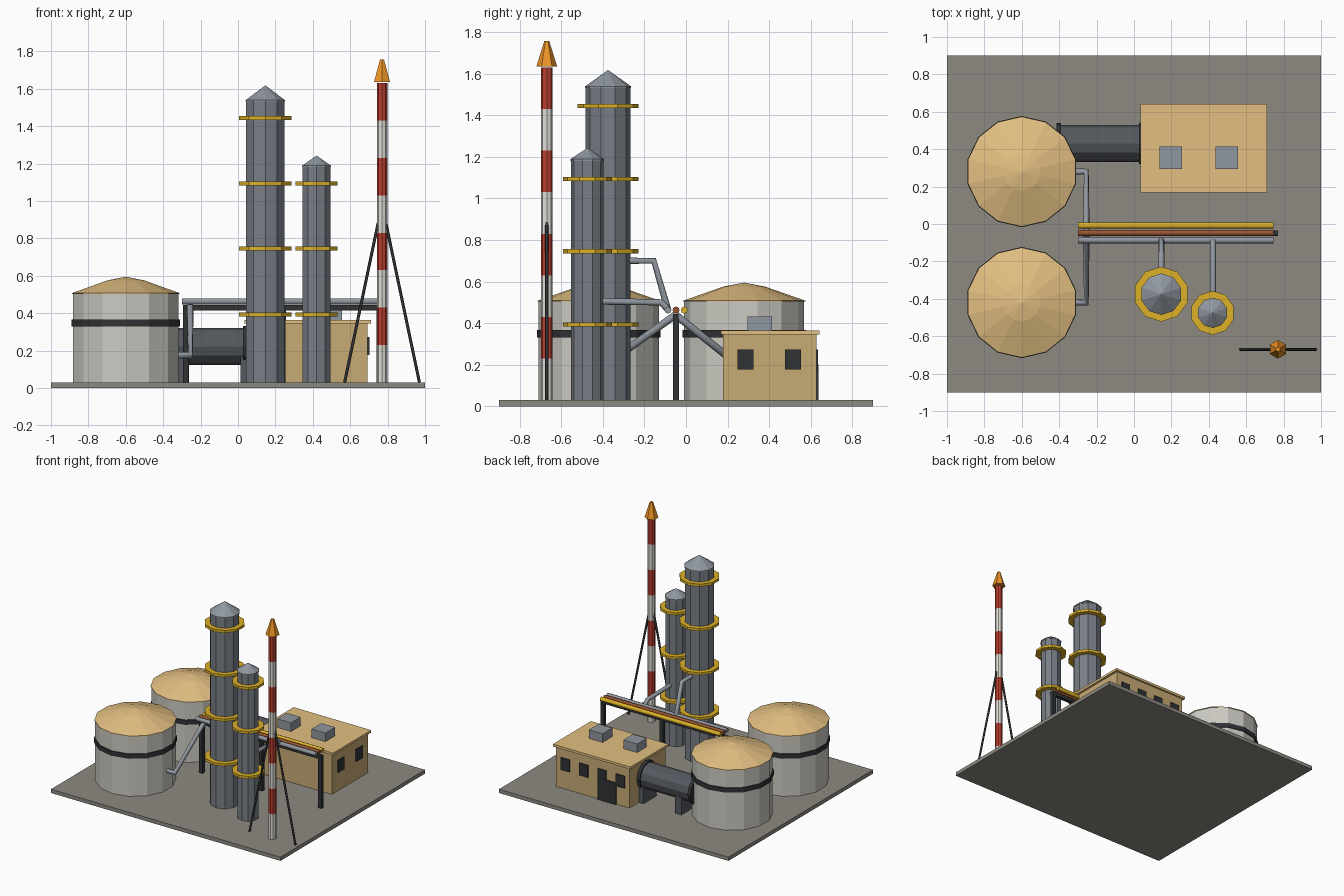
import bpy, math
from mathutils import Vector

if "Cube" in bpy.data.objects:
    bpy.data.objects.remove(bpy.data.objects["Cube"])


def mat(name, *rgb):
    m = bpy.data.materials.new(name)
    m.diffuse_color = (*rgb, 1)
    m.use_nodes = True
    m.node_tree.nodes["Principled BSDF"].inputs["Base Color"].default_value = m.diffuse_color
    return m


CONCRETE = mat("concrete", .27, .255, .22)
TAN = mat("tan", .76, .52, .22)
WALL = mat("wall", .58, .41, .18)
TANK = mat("tank_paint", .60, .59, .54)
STEEL = mat("steel", .19, .21, .24)
PALE = mat("pale_steel", .28, .31, .35)
DARK = mat("dark", .03, .032, .036)
VESSEL = mat("vessel_grey", .09, .10, .115)
YELLOW = mat("yellow", .72, .44, .02)
RED = mat("red", .50, .05, .03)
WHITE = mat("white", .75, .74, .68)
ORANGE = mat("orange", .85, .30, .02)
RUST = mat("rust", .32, .09, .03)


def mesh_object(name, verts, faces, material):
    me = bpy.data.meshes.new(name)
    me.from_pydata(verts, [], faces)
    me.materials.append(material)
    ob = bpy.data.objects.new(name, me)
    bpy.context.collection.objects.link(ob)
    return ob


def box(name, x0, x1, y0, y1, z0, z1, material):
    v = [(x, y, z) for z in (z0, z1) for x, y in ((x0, y0), (x1, y0), (x1, y1), (x0, y1))]
    f = [(3, 2, 1, 0), (4, 5, 6, 7)] + [(i, (i + 1) % 4, (i + 1) % 4 + 4, i + 4) for i in range(4)]
    return mesh_object(name, v, f, material)


def lathe(name, profile, n, x, y, material):
    """Revolve (radius, z) pairs, bottom to top, one corner facing +y."""
    verts, faces, rings = [], [], []
    for r, z in profile:
        k = len(verts)
        count = 1 if r == 0 else n
        for i in range(count):
            a = math.pi / 2 + math.tau * i / n
            verts.append((x + r * math.cos(a), y + r * math.sin(a), z))
        rings.append([k + i % count for i in range(n)])
    for lo, hi in zip(rings, rings[1:]):
        for i in range(n):
            j = (i + 1) % n
            faces.append(tuple(dict.fromkeys((lo[i], lo[j], hi[j], hi[i]))))
    if profile[0][0]:
        faces.append(tuple(reversed(rings[0])))
    if profile[-1][0]:
        faces.append(tuple(rings[-1]))
    return mesh_object(name, verts, faces, material)


def pipe(name, points, r, material):
    cu = bpy.data.curves.new(name, 'CURVE')
    cu.dimensions = '3D'
    cu.bevel_depth = r
    cu.bevel_resolution = 2
    cu.use_fill_caps = True
    sp = cu.splines.new('POLY')
    sp.points.add(len(points) - 1)
    for p, co in zip(sp.points, points):
        p.co = (*co, 1)
    cu.materials.append(material)
    ob = bpy.data.objects.new(name, cu)
    bpy.context.collection.objects.link(ob)
    return ob


G = .03  # top of the base slab
box("base_slab", -1, 1, -.9, .9, 0, G, CONCRETE)

# Storage tanks with domed roofs, bands and outlet pipes to the rack
for tag, y in (("rear", .28), ("front", -.42)):
    lathe(f"{tag}_tank_shell", [(.289, G), (.289, .505)], 14, -.6, y, TANK)
    lathe(f"{tag}_tank_roof", [(.294, .503), (.294, .508), (.10, .576), (0, .595)], 14, -.6, y, TAN)
    lathe(f"{tag}_tank_band", [(.297, .33), (.297, .366)], 14, -.6, y, DARK)
    pipe(f"{tag}_tank_outlet", [(-.34, y, .175), (-.255, y, .175), (-.255, -.05, .44)], .018, PALE)

# Distillation columns with walkway rings
LEVELS = (.393, .746, 1.094, 1.444)
for tag, x, y, r, ring, top, tip, count in (("tall", .146, -.375, .108, .147, 1.535, 1.618, 4),
                                            ("short", .42, -.475, .078, .118, 1.185, 1.243, 3)):
    lathe(f"{tag}_column", [(r, G), (r, top)], 10, x, y, STEEL)
    lathe(f"{tag}_column_cap", [(r + .003, top - .004), (r + .003, top + .004), (0, tip)], 10, x, y, PALE)
    for i, z in enumerate(LEVELS[:count]):
        lathe(f"{tag}_column_walkway_{i}", [(ring, z - .01), (ring, z + .01)], 10, x, y, YELLOW)

# Pipes from the columns to the rack
pipe("tall_column_pipe", [(.146, -.30, .70), (.146, -.155, .70), (.146, -.087, .465)], .016, PALE)
pipe("short_column_pipe", [(.422, -.42, .505), (.422, -.12, .50), (.422, -.087, .465)], .016, PALE)

# Pipe rack
for tag, y, m in (("yellow", -.008, YELLOW), ("rust", -.048, RUST), ("grey", -.087, PALE)):
    pipe(f"{tag}_rack_pipe", [(-.30, y, .463), (.745, y, .463)], .017, m)
box("rack_beam", -.295, .77, -.062, -.035, .415, .443, DARK)
for i, x in enumerate((-.28, .24, .755)):
    box(f"rack_post_{i}", x - .015, x + .015, -.063, -.034, G, .42, DARK)

# Control building
box("building_walls", .053, .693, .178, .627, G, .346, WALL)
box("building_roof", .035, .711, .168, .642, .345, .364, TAN)
for i, x in enumerate((.196, .496)):
    box(f"roof_unit_{i}", x - .06, x + .06, .295, .415, .36, .432, PALE)
for i, y in enumerate((.287, .515)):
    box(f"side_window_{i}", .685, .702, y - .039, y + .039, .176, .272, DARK)
for i in range(4):
    x = .61 - .16 * i
    box(f"back_window_{i}", x - .038, x + .038, .62, .636, .176, .272, DARK)
box("back_door", .165, .325, .62, .638, G, .20, DARK)

# Horizontal vessel lying along x between building and rear tank
def along_x(ob, x, y, z):
    ob.rotation_euler = (0, math.pi / 2, 0)
    ob.location = (x, y, z)


along_x(lathe("vessel_body", [(.098, -.40), (.098, .10)], 12, 0, 0, VESSEL), 0, .43, .222)
for tag, x in (("left", -.402), ("right", .04)):
    along_x(lathe(f"vessel_{tag}_flange", [(.109, -.013), (.109, .013)], 12, 0, 0, DARK), x, .43, .222)
for i, x in enumerate((-.29, .04)):
    box(f"vessel_saddle_{i}", x - .027, x + .027, .35, .51, G, .17, VESSEL)

# Striped flare stack with burner tip and braces
FX, FY = .77, -.67
for i in range(8):
    z = G + .2 * i
    lathe(f"flare_section_{i}", [(.028, z), (.028, z + .2)], 8, FX, FY, RED if i % 2 else WHITE)
lathe("flare_tip", [(.05, 1.635), (.012, 1.757)], 6, FX, FY, ORANGE)
for tag, s in (("left", -1), ("right", 1)):
    pipe(f"{tag}_flare_brace", [(FX + s * .015, FY, .91), (FX + s * .2, FY, G)], .008, DARK)
